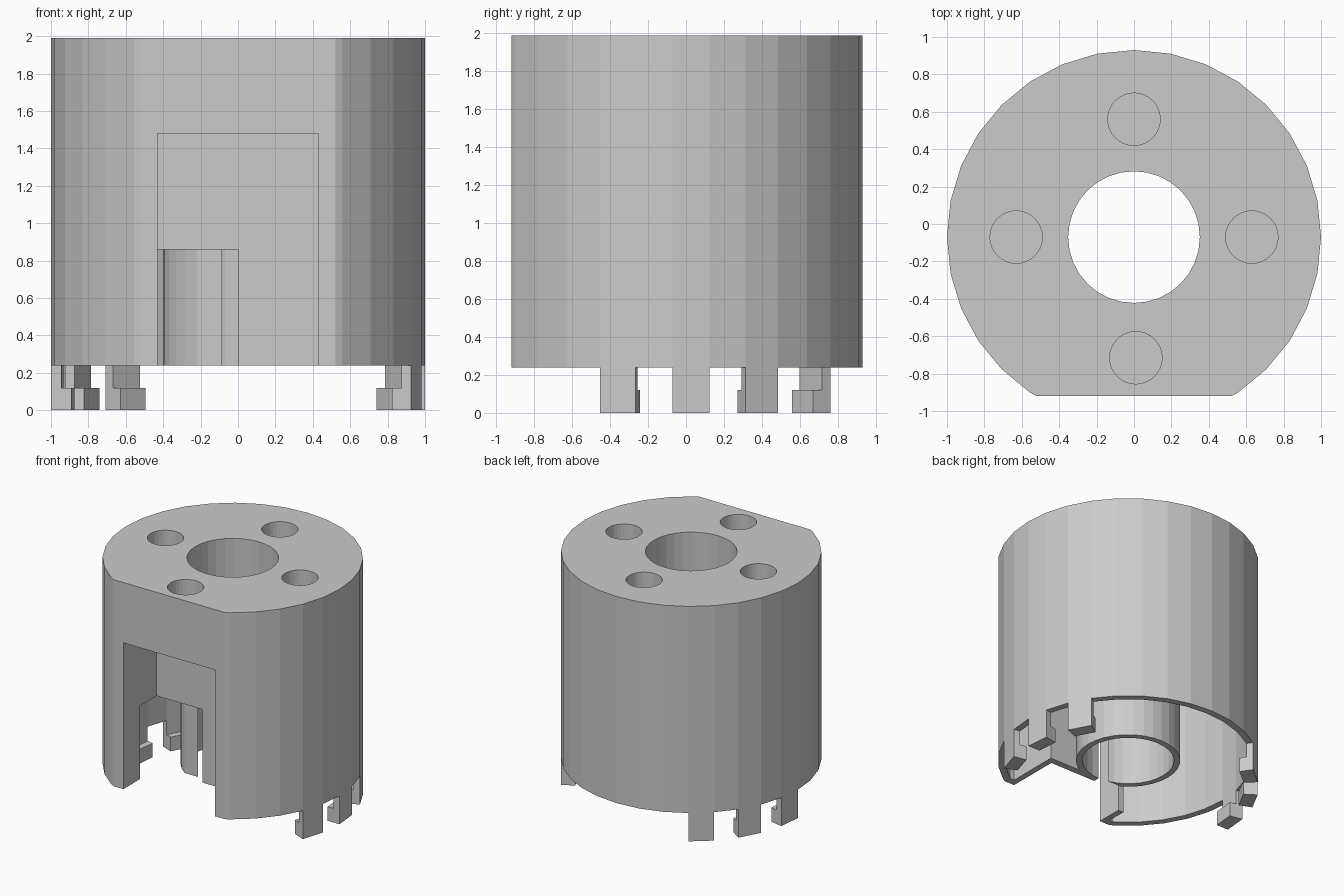
import bpy, bmesh
from math import cos, sin, radians, tau

if "Cube" in bpy.data.objects:
    bpy.data.objects.remove(bpy.data.objects["Cube"])

CY = -0.07            # cylinder axis in y
BASE, TOP, CEIL = 0.24, 1.99, 1.48


def prism(name, pts, z0, z1):
    """Extrude a counter-clockwise outline from z0 to z1."""
    bm = bmesh.new()
    face = bm.faces.new([bm.verts.new((x, y, z0)) for x, y in pts])
    ext = bmesh.ops.extrude_face_region(bm, geom=[face])
    for v in ext["geom"]:
        if isinstance(v, bmesh.types.BMVert):
            v.co.z = z1
    bmesh.ops.recalc_face_normals(bm, faces=bm.faces)
    me = bpy.data.meshes.new(name)
    bm.to_mesh(me)
    bm.free()
    ob = bpy.data.objects.new(name, me)
    bpy.context.collection.objects.link(ob)
    return ob


def circle(r, cx=0.0, cy=CY, n=32):
    return [(cx + r * cos(tau * i / n), cy + r * sin(tau * i / n)) for i in range(n)]


def flat_circle(r, y_min):
    """Circle outline whose front is cut flat at y_min."""
    pts = circle(r)
    out = []
    for a, b in zip(pts, pts[1:] + pts[:1]):
        if a[1] >= y_min:
            out.append(a)
        if (a[1] < y_min) != (b[1] < y_min):
            t = (y_min - a[1]) / (b[1] - a[1])
            out.append((a[0] + t * (b[0] - a[0]), y_min))
    return out


def rect(x0, x1, y0, y1):
    return [(x0, y0), (x1, y0), (x1, y1), (x0, y1)]


def cut(target, cutter):
    """Boolean difference, then remove the cutter."""
    cutter.hide_render = True
    mod = target.modifiers.new("cut", 'BOOLEAN')
    mod.operation, mod.solver, mod.object = 'DIFFERENCE', 'EXACT', cutter
    bpy.context.view_layer.objects.active = target
    bpy.ops.object.modifier_apply(modifier=mod.name)
    bpy.data.objects.remove(cutter)


# Cavity: the hollow, leaving the centre tube and the niche walls standing
cavity = prism("cavity_cutter", flat_circle(0.945, -0.86), 0.1, CEIL)
cut(cavity, prism("tube_cutter", circle(0.40), 0.0, 1.6))
cut(cavity, prism("niche_cutter", rect(-0.48, 0.48, -1.0, -0.42), 0.0, 1.6))

# Housing with flat front
housing = prism("housing", flat_circle(1.0, -0.92), BASE, TOP)
cut(housing, cavity)

# Front doorway niche, and the low opening in its left and back walls
cut(housing, prism("door_cutter", rect(-0.43, 0.43, -1.1, -0.475), 0.1, CEIL - 0.001))
cut(housing, prism("notch_cutter", rect(-0.52, 0.0, -0.70, -0.41), 0.1, 0.86))

# Centre bore and four blind screw holes
cut(housing, prism("bore_cutter", circle(0.352), 0.0, 2.2))
for x, y in ((0, 0.56), (-0.63, CY), (0.63, CY), (0.01, -0.715)):
    cut(housing, prism("screw_cutter", circle(0.14, x, y), 1.69, 2.2))


def tab_outline(a0, a1, r):
    a0, a1 = radians(a0), radians(a1)
    return [(k * cos(a), CY + k * sin(a)) for k, a in ((r, a0), (1, a0), (1, a1), (r, a1))]


# Clip tabs below the rim, each one facet wide with an inward hook
for i, a in enumerate((-22.5, 0, 22.5, 123.75, 146.25, 168.75)):
    prism(f"clip_stem_{i + 1}", tab_outline(a, a + 11.25, 0.945), 0.12, BASE)
    prism(f"clip_hook_{i + 1}", tab_outline(a, a + 11.25, 0.89), 0.0, 0.12)
